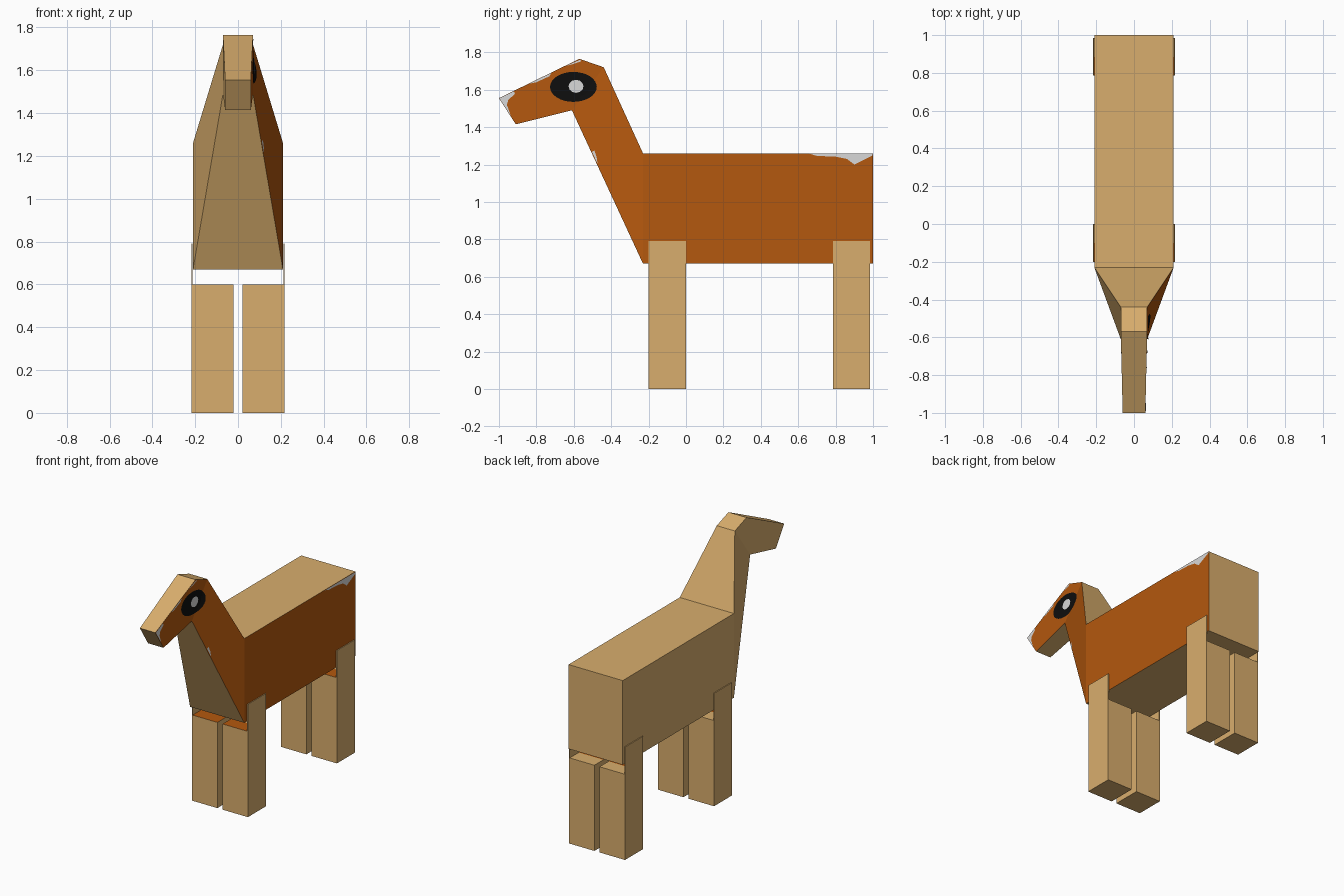
import bpy, bmesh, math
from mathutils import Vector
from mathutils.bvhtree import BVHTree

if "Cube" in bpy.data.objects:
    bpy.data.objects.remove(bpy.data.objects["Cube"])


def lin(c):
    c /= 255
    return c / 12.92 if c <= 0.04045 else ((c + 0.055) / 1.055) ** 2.4


def material(name, r, g, b):
    m = bpy.data.materials.new(name)
    m.diffuse_color = (lin(r), lin(g), lin(b), 1)
    m.use_nodes = True
    m.node_tree.nodes["Principled BSDF"].inputs["Base Color"].default_value = m.diffuse_color
    return m


TAN = material("tan", 217, 174, 109)
ORANGE = material("orange brown", 180, 88, 14)
BLACK = material("eye black", 14, 14, 14)
GREY = material("light grey", 216, 216, 216)


def make(name, bm, mats):
    bmesh.ops.recalc_face_normals(bm, faces=bm.faces)
    me = bpy.data.meshes.new(name)
    bm.to_mesh(me)
    for m in mats:
        me.materials.append(m)
    ob = bpy.data.objects.new(name, me)
    bpy.context.collection.objects.link(ob)
    return ob


# Body, neck and head: side profile (y, z, half width), right side painted
profile = [(1, .67, .21), (1, 1.26, .21), (-.23, 1.26, .21), (-.44, 1.72, .07),
           (-.57, 1.765, .07), (-1, 1.555, .06), (-.91, 1.415, .06),
           (-.61, 1.49, .07), (-.23, .67, .21)]
bm = bmesh.new()
left = [bm.verts.new((-w, y, z)) for y, z, w in profile]
right = [bm.verts.new((w, y, z)) for y, z, w in profile]
for ids in ((0, 1, 2, 8), (2, 3, 7, 8), (3, 4, 7), (4, 5, 6, 7)):
    bm.faces.new([left[i] for i in ids])
    bm.faces.new([right[i] for i in ids]).material_index = 1
for i in range(9):
    j = (i + 1) % 9
    bm.faces.new((left[i], left[j], right[j], right[i]))
surface = BVHTree.FromBMesh(bm)
make("body_neck_head", bm, (TAN, ORANGE))


# Legs: L-shaped section with a thin outer flap overlapping the body
def leg(name, side, y0, y1):
    section = [(.02, 0), (.217, 0), (.217, .79), (.2115, .79), (.2115, .6), (.02, .6)]
    bm = bmesh.new()
    rings = [[bm.verts.new((side * x, y, z)) for x, z in section]
             for y in (y0, (y0 + y1) / 2, y1)]
    for k in range(2):
        for i in range(6):
            j = (i + 1) % 6
            f = bm.faces.new((rings[k][i], rings[k][j], rings[k + 1][j], rings[k + 1][i]))
            if i == 4 and k == 0:      # front half of the top is painted
                f.material_index = 1
    bm.faces.new(rings[0])
    bm.faces.new(rings[2])
    make(name, bm, (TAN, ORANGE))


for side, s in (("left", -1), ("right", 1)):
    leg("front_leg_" + side, s, -.2, 0)
    leg("back_leg_" + side, s, .785, .985)


# Painted patches: thin sheets laid onto the right side of the body
def patch(name, centre, outline, mat, lift):
    def place(y, z):
        hit = surface.ray_cast(Vector((1, y, z)), Vector((-1, 0, 0)))[0]
        if hit is None:
            hit = surface.find_nearest(Vector((.1, y, z)))[0]
        return hit + Vector((lift, 0, 0))

    bm = bmesh.new()
    n = len(outline)
    mid = bm.verts.new(place(*centre))
    prev = None
    for t in (.4, .7, .85, 1):
        ring = [bm.verts.new(place(centre[0] + (y - centre[0]) * t,
                                   centre[1] + (z - centre[1]) * t)) for y, z in outline]
        for i in range(n):
            j = (i + 1) % n
            if prev:
                bm.faces.new((prev[i], prev[j], ring[j], ring[i]))
            else:
                bm.faces.new((mid, ring[i], ring[j]))
        prev = ring
    ob = make(name, bm, (mat,))
    if ob.data.polygons[0].normal.x < 0:
        ob.data.flip_normals()


def ellipse(cy, cz, ry, rz, n=32):
    return [(cy + ry * math.cos(2 * math.pi * i / n),
             cz + rz * math.sin(2 * math.pi * i / n)) for i in range(n)]


# Eye
patch("eye", (-.602, 1.615), ellipse(-.602, 1.615, .125, .08), BLACK, .003)
patch("eye_glint", (-.59, 1.618), ellipse(-.588, 1.618, .04, .035, 12), GREY, .006)

# Worn grey marks on rump, nose, head top and neck front
patch("rump_mark", (.9, 1.242),
      [(.66, 1.258), (.998, 1.258), (.998, 1.248), (.95, 1.225), (.9, 1.2),
       (.86, 1.23), (.8, 1.242), (.7, 1.246)], GREY, .002)
patch("nose_mark", (-.965, 1.54),
      [(-.997, 1.554), (-.92, 1.592), (-.915, 1.578), (-.95, 1.545),
       (-.96, 1.51), (-.938, 1.465), (-.95, 1.48)], GREY, .002)
patch("crown_mark", (-.59, 1.75),
      [(-.565, 1.76), (-.64, 1.728), (-.6, 1.738), (-.56, 1.752)], GREY, .002)
patch("brow_mark", (-.77, 1.661),
      [(-.72, 1.69), (-.84, 1.632), (-.8, 1.64), (-.73, 1.672)], GREY, .002)
patch("neck_mark", (-.488, 1.25),
      [(-.503, 1.268), (-.49, 1.275), (-.478, 1.24), (-.473, 1.205)], GREY, .002)
